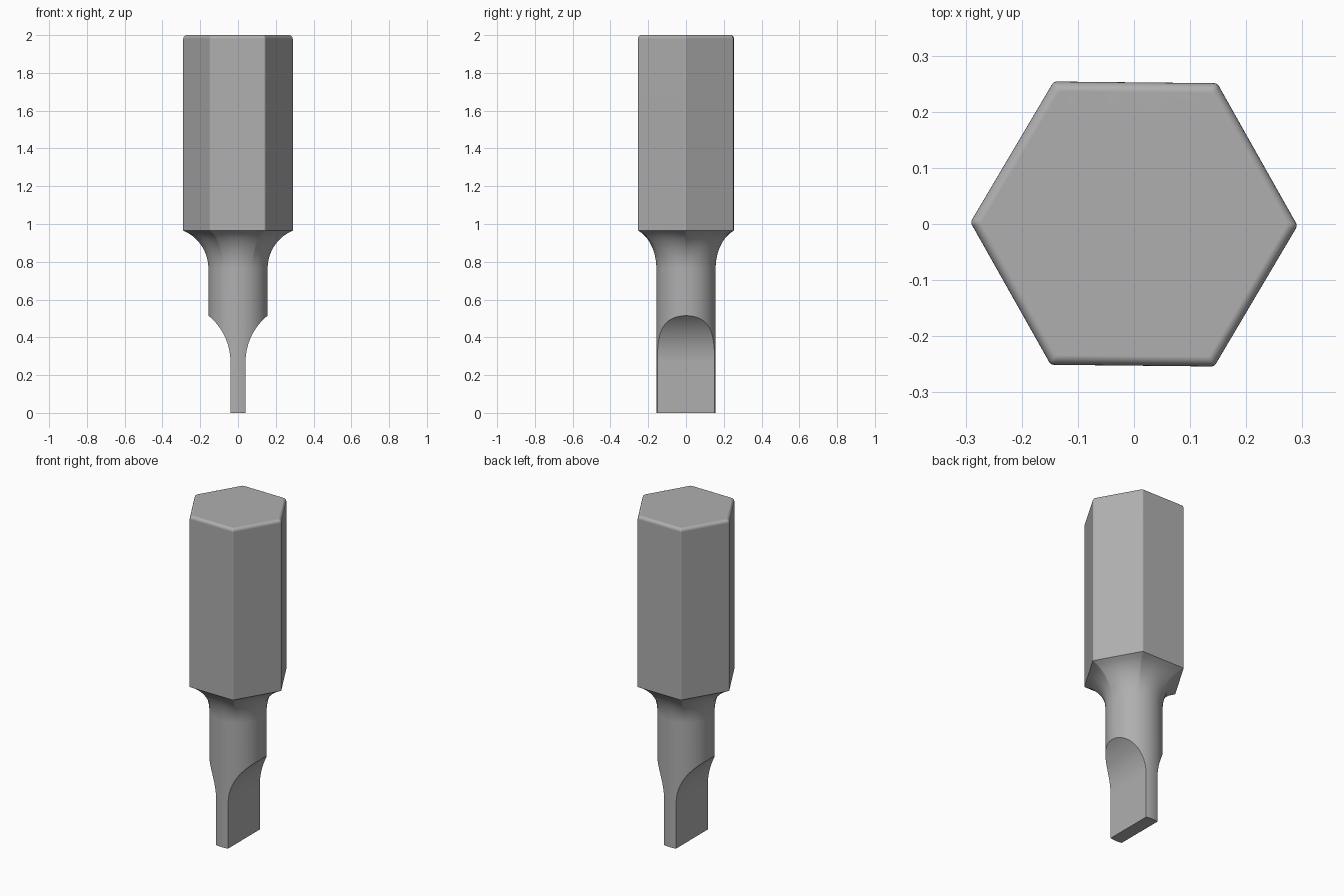
import bpy, bmesh
from math import sin, cos, pi, sqrt, radians

if "Cube" in bpy.data.objects:
    bpy.data.objects.remove(bpy.data.objects["Cube"])

SHAFT_R = 0.157
HEX_R = 0.2915              # sharp corner radius of the hex
CORNER = 0.01               # rounding of the hex corners
TURN = radians(-0.6)        # slight twist of the hex

# Angles around a ring, in degrees from each hex corner; dense at the rounding
OFFSETS = [-1, -0.5, 0, 0.5, 1] + [4 * k for k in range(1, 15)]
ANGLES = [(60 * s, o) for s in range(6) for o in OFFSETS]
N = len(ANGLES)


def ring_point(i, inset, blend):
    """Point between the round shaft (blend 0) and the hexagon (blend 1)."""
    base, off = ANGLES[i]
    u = radians(off)
    centre = HEX_R - CORNER / cos(pi / 6)
    if abs(off) <= 1:
        hexagon = centre * cos(u) + sqrt(CORNER ** 2 - (centre * sin(u)) ** 2)
    else:
        hexagon = HEX_R * cos(pi / 6) / cos(u - pi / 6)
    r = SHAFT_R + (hexagon - SHAFT_R) * blend
    r *= 1 - inset / HEX_R
    a = radians(base) + u + TURN
    return r * cos(a), r * sin(a)


def finish(name, bm):
    bmesh.ops.recalc_face_normals(bm, faces=bm.faces)
    me = bpy.data.meshes.new(name)
    bm.to_mesh(me)
    bm.free()
    ob = bpy.data.objects.new(name, me)
    bpy.context.collection.objects.link(ob)
    return ob


# Ring list (z, inset, blend): round shaft, flared neck, hex shank, rounded rim
rings = [(0, 0, 0), (0.56, 0, 0)]
z_neck, dz, steps = 0.765, 0.2, 14
dx = HEX_R - SHAFT_R
R = (dx * dx + dz * dz) / (2 * dx)
for k in range(steps + 1):
    h = dz * k / steps
    rings.append((z_neck + h, 0, (R - sqrt(R * R - h * h)) / dx))
rim = 0.02
for k in range(7):
    a = pi / 2 * k / 6
    rings.append((2 - rim + rim * sin(a), rim * (1 - cos(a)), 1))

# Bit body
bm = bmesh.new()
loops = [[bm.verts.new((*ring_point(i, inset, b), z)) for i in range(N)]
         for z, inset, b in rings]
for lo, up in zip(loops, loops[1:]):
    for i in range(N):
        j = (i + 1) % N
        bm.faces.new((lo[i], lo[j], up[j], up[i]))
bm.faces.new(loops[0][::-1])
bm.faces.new(loops[-1])
body = finish("screwdriver_bit", bm)

# Dark steel
steel = bpy.data.materials.new("dark_steel")
steel.diffuse_color = (0.43, 0.43, 0.43, 1)
steel.use_nodes = True
steel.node_tree.nodes["Principled BSDF"].inputs["Base Color"].default_value = steel.diffuse_color
body.data.materials.append(steel)

# Cutters that hollow both sides into a flat blade
half, z_arc, RC = 0.04, 0.27, 0.315
profile = [(half, -0.1)]
for k in range(25):
    h = 0.275 * k / 24
    profile.append((half + RC - sqrt(RC * RC - h * h), z_arc + h))
profile += [(0.3, z_arc + 0.275), (0.3, -0.1)]
bm = bmesh.new()
for side in (1, -1):
    face = bm.faces.new([bm.verts.new((side * x, -0.3, z)) for x, z in profile])
    out = bmesh.ops.extrude_face_region(bm, geom=[face])
    bmesh.ops.translate(bm, vec=(0, 0.6, 0),
                        verts=[g for g in out["geom"] if isinstance(g, bmesh.types.BMVert)])
cutter = finish("blade_cutter", bm)
cutter.data.materials.append(steel)
cutter.hide_render = True

mod = body.modifiers.new("blade", "BOOLEAN")
mod.operation = "DIFFERENCE"
mod.solver = "EXACT"
mod.object = cutter
bpy.context.view_layer.objects.active = body
body.select_set(True)
bpy.ops.object.modifier_apply(modifier=mod.name)
bpy.data.objects.remove(cutter)

# Smooth shading that keeps the large faces flat
bpy.ops.object.shade_smooth_by_angle(angle=radians(30))
flat = body.modifiers.new("flat_faces", "WEIGHTED_NORMAL")
flat.keep_sharp = True
